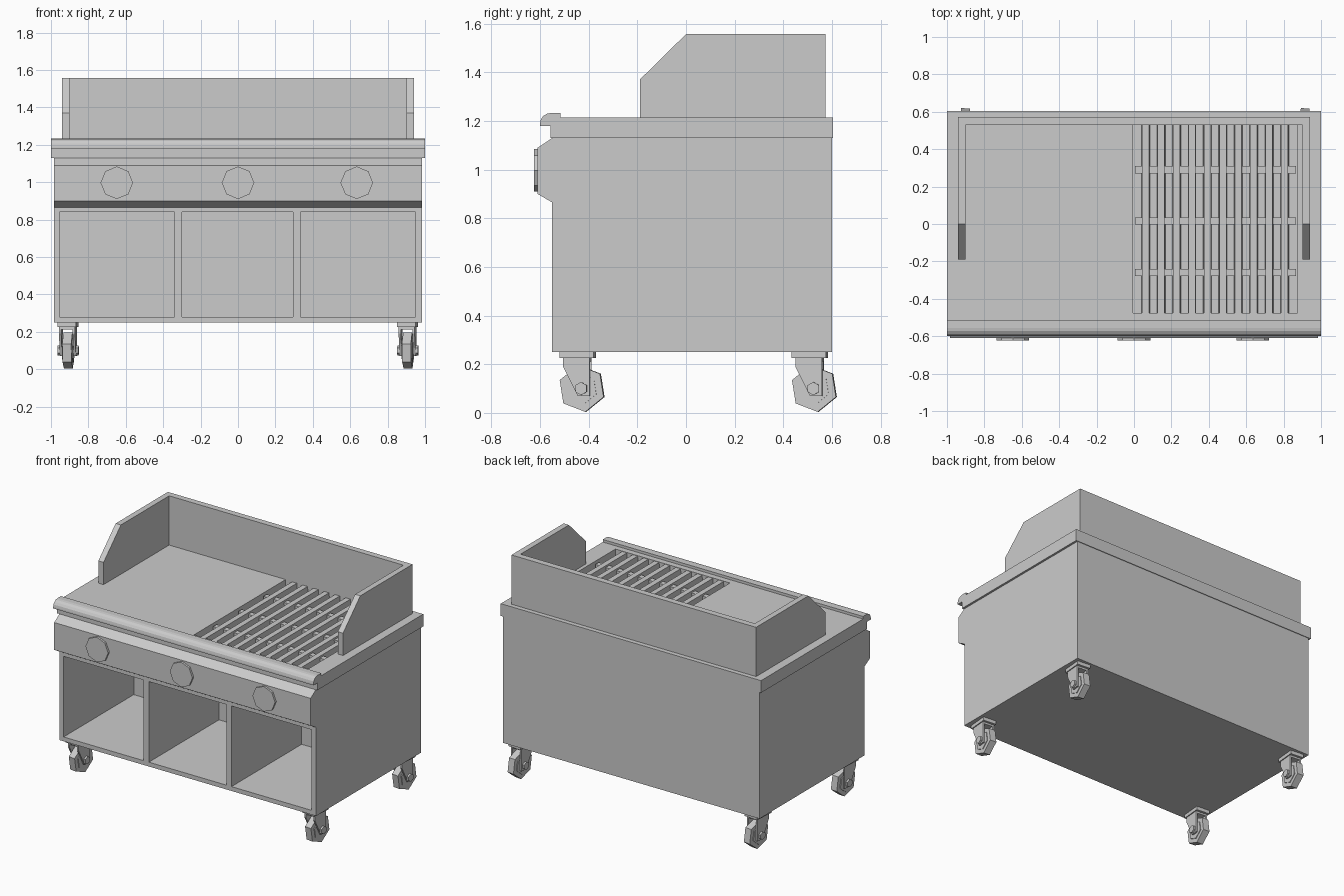
import bpy, bmesh, math
from mathutils import Matrix, Vector

if "Cube" in bpy.data.objects:
    bpy.data.objects.remove(bpy.data.objects["Cube"], do_unlink=True)

GREY = (0.6, 0.6, 0.6, 1)
steel = bpy.data.materials.new("brushed steel grey")
steel.use_nodes = True
steel.diffuse_color = GREY
steel.node_tree.nodes["Principled BSDF"].inputs["Base Color"].default_value = GREY


def finish(name, bm):
    bmesh.ops.recalc_face_normals(bm, faces=bm.faces)
    mesh = bpy.data.meshes.new(name)
    bm.to_mesh(mesh)
    bm.free()
    mesh.materials.append(steel)
    ob = bpy.data.objects.new(name, mesh)
    bpy.context.collection.objects.link(ob)
    return ob


def add_box(bm, x0, x1, y0, y1, z0, z1, taper=0):
    """Box between limits; taper narrows the top in x."""
    verts = bmesh.ops.create_cube(bm, size=1)["verts"]
    for v in verts:
        top = v.co.z > 0
        inset = taper if top else 0
        v.co = Vector((x1 - inset if v.co.x > 0 else x0 + inset,
                       y1 if v.co.y > 0 else y0, z1 if top else z0))


def box(name, *limits):
    bm = bmesh.new()
    add_box(bm, *limits)
    return finish(name, bm)


def add_prism(bm, points, x0, x1):
    """Side profile of (y, z) points extruded along x."""
    face = bm.faces.new([bm.verts.new((x0, y, z)) for y, z in points])
    new = bmesh.ops.extrude_face_region(bm, geom=[face])["geom"]
    bmesh.ops.translate(bm, vec=(x1 - x0, 0, 0),
                        verts=[v for v in new if isinstance(v, bmesh.types.BMVert)])


def prism(name, points, x0, x1):
    bm = bmesh.new()
    add_prism(bm, points, x0, x1)
    return finish(name, bm)


def cut(target, cutters):
    for c in cutters:
        c.hide_render = True
        mod = target.modifiers.new("cut", "BOOLEAN")
        mod.operation, mod.solver, mod.object = "DIFFERENCE", "EXACT", c
    bpy.context.view_layer.update()
    graph = bpy.context.evaluated_depsgraph_get()
    mesh = bpy.data.meshes.new_from_object(target.evaluated_get(graph))
    target.modifiers.clear()
    target.data = mesh
    for c in cutters:
        bpy.data.objects.remove(c, do_unlink=True)


# Cabinet with the control panel bulge and three open bays
cabinet = prism("cabinet", [(-0.55, 0.25), (0.6, 0.25), (0.6, 1.13), (-0.55, 1.13),
                            (-0.61, 1.09), (-0.61, 0.9), (-0.55, 0.865)], -0.985, 0.985)
cut(cabinet, [box("bay_cutter", a, b, -0.8, 0.22, 0.28, 0.84)
              for a, b in ((-0.955, -0.34), (-0.3, 0.295), (0.335, 0.95))])

# Worktop with a recess for the grate
worktop = box("worktop", -1, 1, -0.557, 0.605, 1.13, 1.215)
cut(worktop, [box("recess_cutter", -0.005, 0.875, -0.475, 0.53, 1.155, 1.3)])

# Rounded front rail
curve = [(-0.555 + 0.045 * math.cos(a), 1.19 + 0.043 * math.sin(a))
         for a in (math.radians(d) for d in (90, 112, 135, 158, 180))]
prism("front_rail", [(-0.515, 1.18), (-0.515, 1.233)] + curve + [(-0.6, 1.18)], -1, 1)

# Grate: long slats over three cross bars
bm = bmesh.new()
for i in range(10):
    x = 0.04 + i * 0.0825
    add_box(bm, x, x + 0.045, -0.475, 0.53, 1.157, 1.212, 0.004)
for y in (-0.26, 0.015, 0.29):
    add_box(bm, 0.005, 0.865, y - 0.019, y + 0.019, 1.16, 1.2)
finish("grate", bm)

# Splash guard: back wall and two sloped side walls
box("back_guard", -0.94, 0.94, 0.53, 0.573, 1.215, 1.557)
guard = [(-0.19, 1.215), (0.53, 1.215), (0.53, 1.557), (0, 1.557), (-0.19, 1.37)]
prism("right_guard", guard, -0.94, -0.9)
prism("left_guard", guard, 0.9, 0.94)

# Eight-sided control knobs
for name, x in (("right", -0.648), ("middle", 0), ("left", 0.635)):
    bm = bmesh.new()
    bmesh.ops.create_cone(bm, cap_ends=True, segments=8, radius1=0.087, radius2=0.087,
                          depth=0.015, matrix=Matrix.Translation((x, -0.6165, 0.997))
                          @ Matrix.Rotation(math.pi / 2, 4, "X"))
    finish(name + "_knob", bm)


def hexagon(r, start=-81):
    return [(r * math.cos(math.radians(start + 60 * i)),
             r * math.sin(math.radians(start + 60 * i))) for i in range(6)]


def caster(name, x, y):
    """Swivel caster built around its axle, then turned slightly."""
    bm = bmesh.new()
    # tread with a raised, narrower hub on either side
    add_prism(bm, hexagon(0.097), -0.024, 0.024)
    add_prism(bm, hexagon(0.065), -0.029, 0.029)
    # axle bolt
    add_prism(bm, hexagon(0.027, 30), -0.056, 0.056)
    # fork legs and crown
    leg = [(-0.075, 0.125), (0.035, 0.125), (0.035, -0.03), (-0.015, -0.03),
           (-0.03, 0), (-0.075, 0.09)]
    for a, b in ((-0.043, -0.031), (0.031, 0.043)):
        add_prism(bm, leg, a, b)
    add_box(bm, -0.043, 0.043, -0.075, 0.035, 0.112, 0.126)
    # mounting plate
    add_box(bm, -0.05, 0.05, -0.09, 0.052, 0.125, 0.151)
    bmesh.ops.transform(bm, verts=bm.verts, matrix=Matrix.Translation((x, y, 0.1))
                        @ Matrix.Rotation(math.radians(-5), 4, "Z"))
    finish(name, bm)


for side, x in (("right", -0.908), ("left", 0.908)):
    caster("front_" + side + "_caster", x, -0.427)
    caster("back_" + side + "_caster", x, 0.528)
